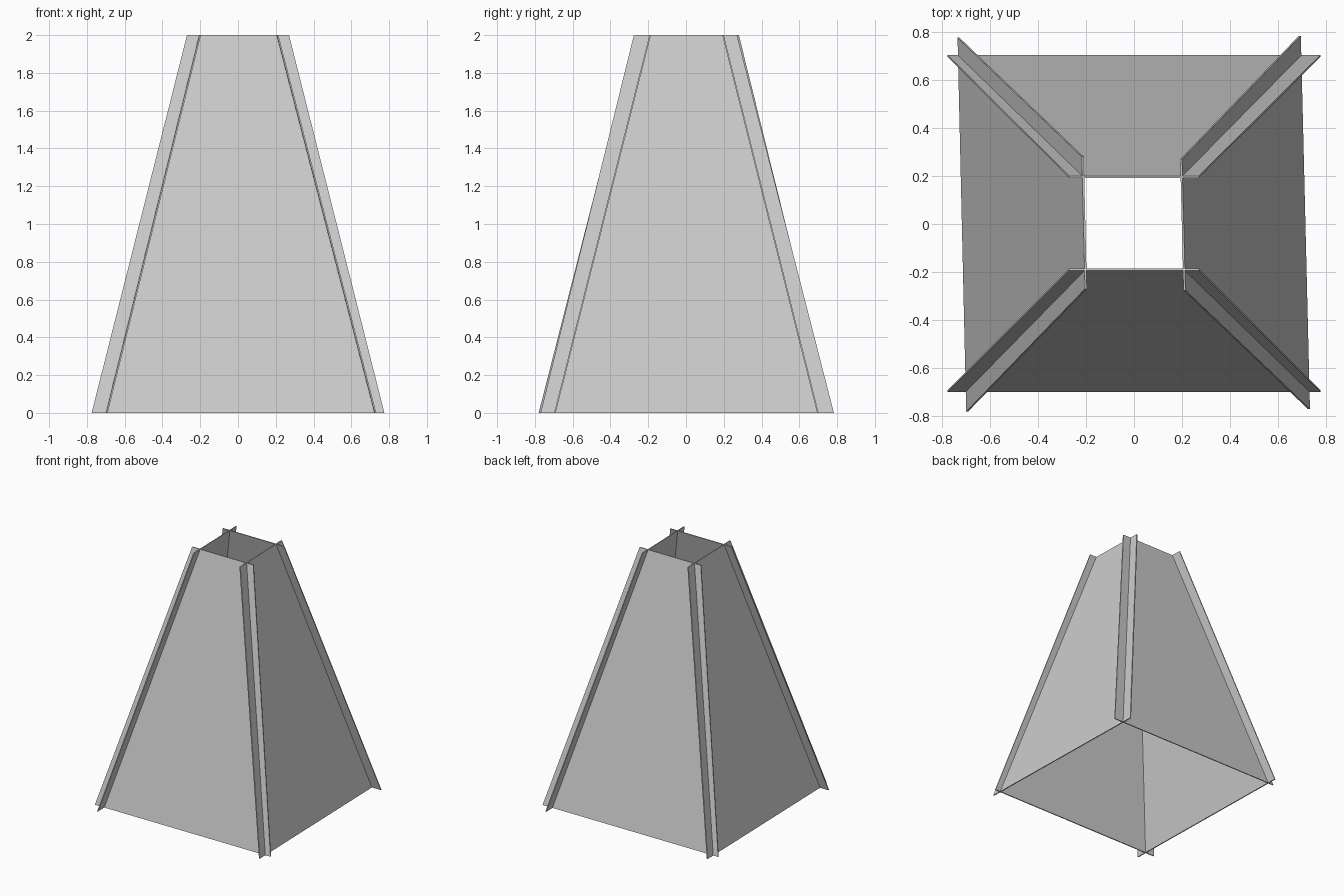
import bpy
from mathutils import Vector

if "Cube" in bpy.data.objects:
    bpy.data.objects.remove(bpy.data.objects["Cube"])


def panel(name, corners, offset, thickness=0.008):
    """Thin tapered sheet: bottom pair then top pair of corners, thickened along a horizontal offset."""
    outer = [Vector(c) for c in corners]
    inner = [c + Vector(offset) * thickness for c in outer]
    faces = [(0, 1, 2, 3), (7, 6, 5, 4)]
    faces += [(i, i + 4, (i + 1) % 4 + 4, (i + 1) % 4) for i in range(4)]
    mesh = bpy.data.meshes.new(name)
    mesh.from_pydata(outer + inner, [], faces)
    obj = bpy.data.objects.new(name, mesh)
    bpy.context.collection.objects.link(obj)
    return obj


# Front and back sheets, leaning inward
panel("front_panel", [(-.775, -.698, 0), (.775, -.698, 0), (.27, -.194, 2), (-.27, -.194, 2)], (0, 1, 0))
panel("back_panel", [(.775, .702, 0), (-.775, .702, 0), (-.27, .2, 2), (.27, .2, 2)], (0, -1, 0))

# Side sheets, slightly twisted, crossing through the front and back ones
panel("right_panel", [(.732, -.77, 0), (.694, .783, 0), (.2, .27, 2), (.214, -.276, 2)], (-1, 0, 0))
panel("left_panel", [(-.734, .775, 0), (-.698, -.78, 0), (-.204, -.27, 2), (-.217, .28, 2)], (1, 0, 0))
